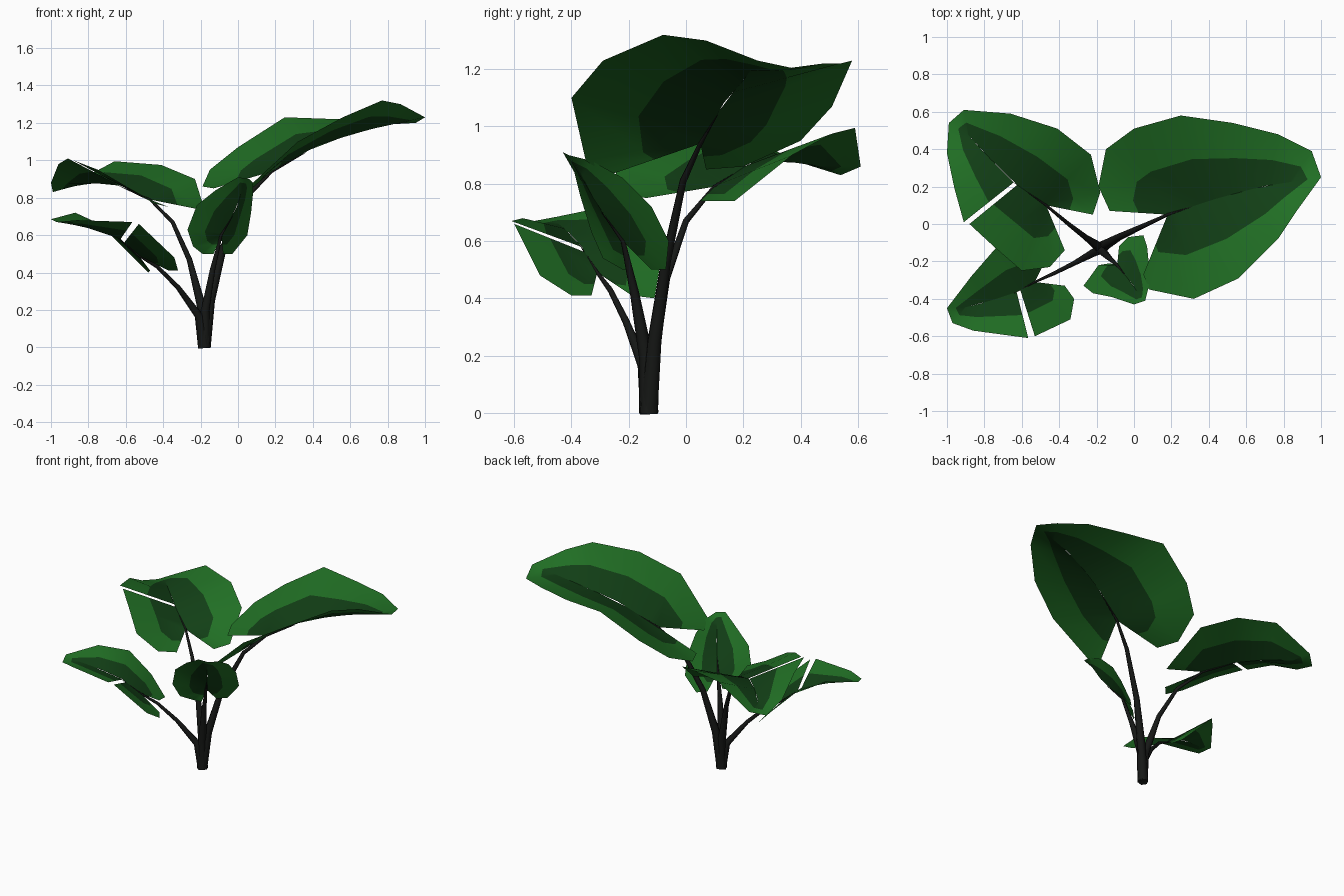
import bpy, bmesh
from mathutils import Vector


def material(name, color):
    m = bpy.data.materials.new(name)
    m.diffuse_color = (*color, 1)
    return m


RIM = material("leaf_green", (0.015, 0.16, 0.018))
CORE = material("leaf_dark_centre", (0.006, 0.05, 0.008))
STEM = material("stem_dark", (0.008, 0.009, 0.008))
BASE = (-0.18, -0.13, 0.0)


def along(rib, t):
    s = t * (len(rib) - 1)
    i = min(int(s), len(rib) - 2)
    return rib[i].lerp(rib[i + 1], s - i)


# Heart-shaped blade: a low midrib, a raised rim, one dark inner ring.
# The rim runs from one lobe round the tip to the other; None marks a tear.
def leaf(name, rib, rim):
    rib = [Vector(p) for p in rib]
    axis = rib[-1] - rib[0]
    bm = bmesh.new()
    prev = None
    for p in rim:
        if p is None:
            prev = None
            continue
        p = Vector(p)
        t = max(0.0, min(1.0, (p - rib[0]).dot(axis) / axis.length_squared))
        a = along(rib, t * 0.85)
        row = [bm.verts.new(a.lerp(p, k)) for k in (0, 0.5, 1)]
        if prev:
            for k in (0, 1):
                f = bm.faces.new((prev[k], prev[k + 1], row[k + 1], row[k]))
                f.material_index = k
                f.smooth = True
        prev = row
    bmesh.ops.remove_doubles(bm, verts=bm.verts, dist=0.002)
    bm.normal_update()
    if sum(f.normal.z * f.calc_area() for f in bm.faces) < 0:
        bmesh.ops.reverse_faces(bm, faces=bm.faces)
    me = bpy.data.meshes.new(name)
    bm.to_mesh(me)
    bm.free()
    me.materials.append(CORE)
    me.materials.append(RIM)
    bpy.context.collection.objects.link(bpy.data.objects.new(name, me))


# Tapering stalk from the shared foot into the leaf's midrib
def stem(name, path, radii):
    cu = bpy.data.curves.new(name, 'CURVE')
    cu.dimensions = '3D'
    cu.bevel_depth = 1.0
    cu.bevel_resolution = 1
    cu.use_fill_caps = True
    sp = cu.splines.new('POLY')
    pts = [BASE] + path
    sp.points.add(len(pts) - 1)
    for q, p, r in zip(sp.points, pts, radii):
        q.co = (*p, 1)
        q.radius = r
    cu.materials.append(STEM)
    ob = bpy.data.objects.new(name, cu)
    bpy.context.collection.objects.link(ob)
    bpy.ops.object.select_all(action='DESELECT')
    ob.select_set(True)
    bpy.context.view_layer.objects.active = ob
    bpy.ops.object.convert(target='MESH')


# Large right leaf
leaf("large_leaf",
     [(0.18, 0.05, 0.94), (0.42, 0.13, 1.08), (0.68, 0.2, 1.16), (1.0, 0.25, 1.23)],
     [(0.05, -0.27, 0.83), (0.08, -0.35, 0.88), (0.32, -0.4, 1.1), (0.56, -0.29, 1.23),
      (0.77, -0.08, 1.32), (0.87, 0.07, 1.3), (1.0, 0.25, 1.23), (0.95, 0.39, 1.2),
      (0.77, 0.48, 1.22), (0.53, 0.54, 1.22), (0.25, 0.58, 1.23), (0.0, 0.51, 1.07),
      (-0.15, 0.4, 0.95), (-0.19, 0.2, 0.86), (-0.13, 0.07, 0.85)])
stem("large_leaf_stem",
     [(-0.15, -0.11, 0.25), (-0.08, -0.07, 0.53), (0.05, -0.01, 0.81),
      (0.18, 0.05, 0.94), (0.36, 0.11, 1.04)],
     [0.034, 0.027, 0.019, 0.013, 0.008, 0.001])

# Back left leaf
leaf("back_leaf",
     [(-0.47, 0.1, 0.79), (-0.64, 0.22, 0.87), (-0.8, 0.38, 0.88), (-0.97, 0.57, 0.84)],
     [(-0.37, -0.14, 0.75), (-0.45, -0.23, 0.77), (-0.6, -0.25, 0.86), (-0.75, -0.12, 0.95),
      (-0.88, 0.0, 1.0), None, (-0.91, 0.01, 1.01), (-0.96, 0.19, 0.98),
      (-1.0, 0.38, 0.88), (-0.99, 0.54, 0.83), (-0.91, 0.61, 0.86), (-0.66, 0.59, 0.995),
      (-0.41, 0.51, 0.975), (-0.23, 0.37, 0.9), (-0.18, 0.17, 0.74), (-0.22, 0.05, 0.74)])
stem("back_leaf_stem",
     [(-0.19, -0.12, 0.2), (-0.26, -0.07, 0.47), (-0.35, 0.0, 0.67),
      (-0.47, 0.1, 0.79), (-0.64, 0.22, 0.865)],
     [0.034, 0.026, 0.015, 0.011, 0.007, 0.001])

# Small front leaf
leaf("small_leaf",
     [(-0.09, -0.22, 0.6), (-0.01, -0.32, 0.74), (0.04, -0.4, 0.9)],
     [(-0.13, -0.21, 0.5), (-0.19, -0.22, 0.5), (-0.24, -0.29, 0.54), (-0.27, -0.33, 0.63),
      (-0.22, -0.37, 0.76), (-0.12, -0.39, 0.84), (0.0, -0.43, 0.91), (0.06, -0.41, 0.9),
      (0.08, -0.33, 0.88), (0.08, -0.22, 0.82), (0.07, -0.12, 0.72), (0.05, -0.06, 0.6),
      (-0.03, -0.07, 0.5), (-0.08, -0.12, 0.5)])
stem("small_leaf_stem",
     [(-0.175, -0.14, 0.2), (-0.135, -0.18, 0.42), (-0.09, -0.22, 0.6), (-0.03, -0.295, 0.7)],
     [0.034, 0.025, 0.016, 0.008, 0.001])

# Low left leaf
leaf("low_leaf",
     [(-0.53, -0.31, 0.49), (-0.64, -0.37, 0.59), (-0.8, -0.42, 0.64), (-1.0, -0.47, 0.68)],
     [(-0.37, -0.33, 0.41), (-0.32, -0.4, 0.41), (-0.34, -0.51, 0.48), (-0.53, -0.6, 0.66),
      None, (-0.565, -0.61, 0.67), (-0.86, -0.57, 0.68), (-0.97, -0.53, 0.67),
      (-1.0, -0.45, 0.685), (-0.87, -0.28, 0.72), (-0.74, -0.13, 0.66),
      (-0.6, -0.09, 0.52), (-0.48, -0.11, 0.4), (-0.47, -0.19, 0.41)])
stem("low_leaf_stem",
     [(-0.21, -0.15, 0.17), (-0.32, -0.21, 0.32), (-0.43, -0.265, 0.43),
      (-0.53, -0.31, 0.49), (-0.64, -0.37, 0.585)],
     [0.034, 0.022, 0.013, 0.01, 0.006, 0.001])
